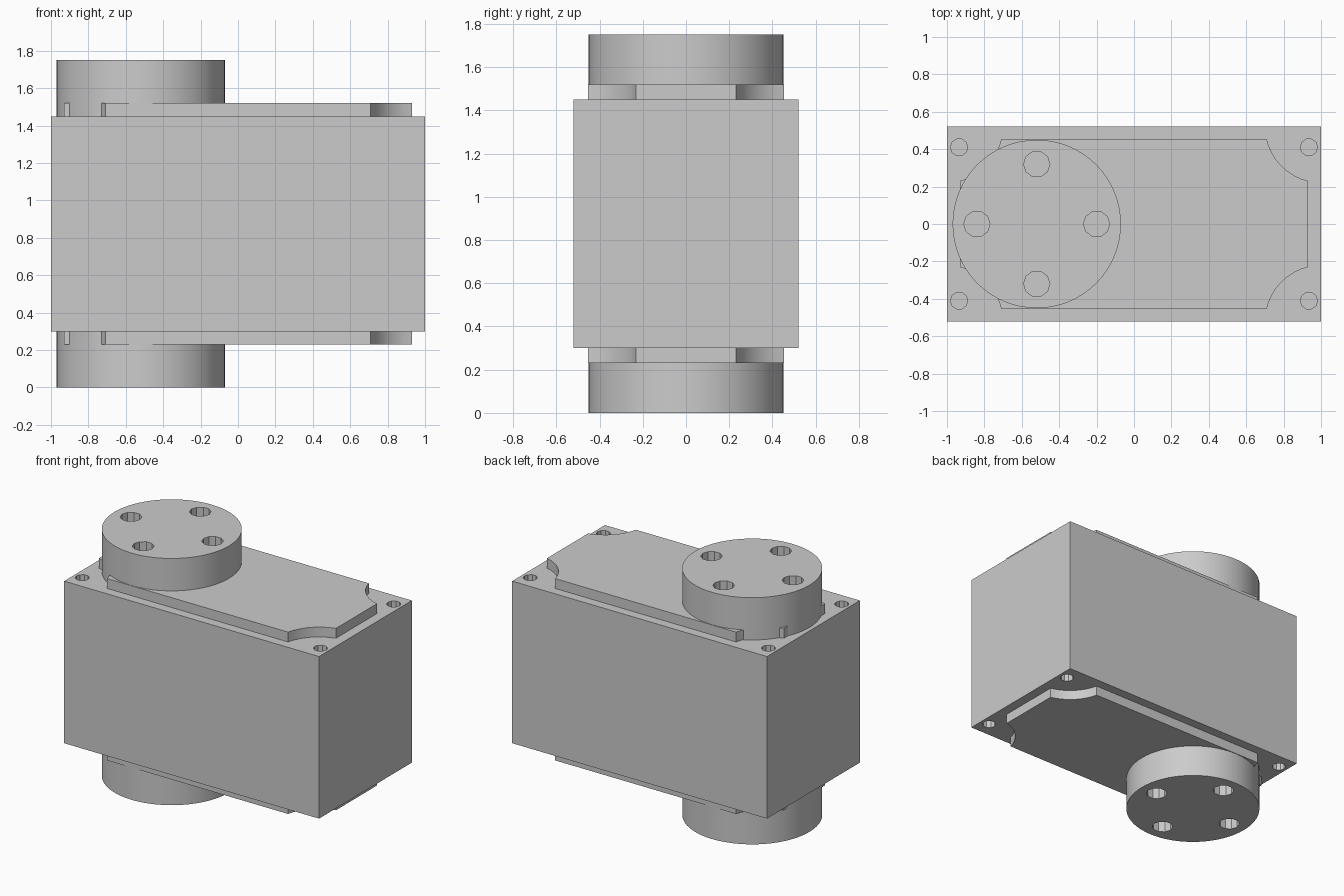
import bpy, bmesh
from math import sin, cos, pi, atan2

if "Cube" in bpy.data.objects:
    bpy.data.objects.remove(bpy.data.objects["Cube"], do_unlink=True)

grey = bpy.data.materials.new("plain_grey")
grey.use_nodes = True
grey.diffuse_color = (0.6, 0.6, 0.6, 1)
grey.node_tree.nodes["Principled BSDF"].inputs["Base Color"].default_value = (0.6, 0.6, 0.6, 1)

HALF_X, HALF_Y = 1.0, 0.52
BODY_LOW, BODY_HIGH, HEIGHT = 0.30, 1.45, 1.75
HORN_X = -0.52


def circle(cx, cy, r, n):
    return [(cx + r * cos(2 * pi * i / n), cy + r * sin(2 * pi * i / n)) for i in range(n)]


def prisms(name, profiles, spans):
    """Extrude each 2D outline between each pair of heights."""
    bm = bmesh.new()
    for outline in profiles:
        for low, high in spans:
            face = bm.faces.new([bm.verts.new((x, y, low)) for x, y in outline])
            up = bmesh.ops.extrude_face_region(bm, geom=[face])["geom"]
            top = [v for v in up if isinstance(v, bmesh.types.BMVert)]
            bmesh.ops.translate(bm, verts=top, vec=(0, 0, high - low))
    bmesh.ops.recalc_face_normals(bm, faces=bm.faces)
    mesh = bpy.data.meshes.new(name)
    bm.to_mesh(mesh)
    bm.free()
    mesh.materials.append(grey)
    obj = bpy.data.objects.new(name, mesh)
    bpy.context.collection.objects.link(obj)
    return obj


def activate(obj):
    bpy.ops.object.select_all(action="DESELECT")
    obj.select_set(True)
    bpy.context.view_layer.objects.active = obj


def drill(obj, profiles, spans):
    """Cut blind holes, then discard the cutter."""
    cutter = prisms("hole_cutter", profiles, spans)
    cutter.hide_render = True
    mod = obj.modifiers.new("holes", "BOOLEAN")
    mod.operation, mod.solver, mod.object = "DIFFERENCE", "EXACT", cutter
    activate(obj)
    bpy.ops.object.modifier_apply(modifier=mod.name)
    bpy.data.objects.remove(cutter, do_unlink=True)


# Main body with a screw hole in every corner, top and bottom
body = prisms("body", [[(-HALF_X, -HALF_Y), (HALF_X, -HALF_Y), (HALF_X, HALF_Y), (-HALF_X, HALF_Y)]],
              [(BODY_LOW, BODY_HIGH)])
screws = [circle(sx * 0.935, sy * 0.41, 0.046, 10) for sx in (-1, 1) for sy in (-1, 1)]
drill(body, screws, [(BODY_LOW - 0.1, BODY_LOW + 0.15), (BODY_HIGH - 0.15, BODY_HIGH + 0.1)])

# Cover plate outline: a rectangle with concave arcs centred on the body corners
px, py, radius, steps = 0.93, 0.453, 0.298, 8
start = atan2(HALF_Y - py, 0.29)
end = pi / 2 - atan2(HALF_X - px, 0.29)
arc = []
for i in range(steps + 1):
    a = start + (end - start) * i / steps
    arc.append((HALF_X - radius * cos(a), HALF_Y - radius * sin(a)))
outline = (arc + [(x, -y) for x, y in reversed(arc)]
           + [(-x, -y) for x, y in arc] + [(-x, y) for x, y in reversed(arc)])

# Cover plates and round output discs on both ends
for side, plate_span, disc_span, hole_span in (
        ("top", (BODY_HIGH, 1.52), (BODY_HIGH, HEIGHT), (HEIGHT - 0.2, HEIGHT + 0.1)),
        ("bottom", (0.23, BODY_LOW), (0, BODY_LOW), (-0.1, 0.2))):
    plate = prisms(side + "_cover_plate", [outline], [plate_span])
    disc = prisms(side + "_disc", [circle(HORN_X, 0, 0.45, 64)], [disc_span])
    bolts = [circle(HORN_X + x, y, 0.07, 10) for x, y in circle(0, 0, 0.32, 4)]
    drill(disc, bolts, [hole_span])
    for obj in (plate, disc):
        activate(obj)
        bpy.ops.object.shade_smooth_by_angle(angle=pi / 6)
